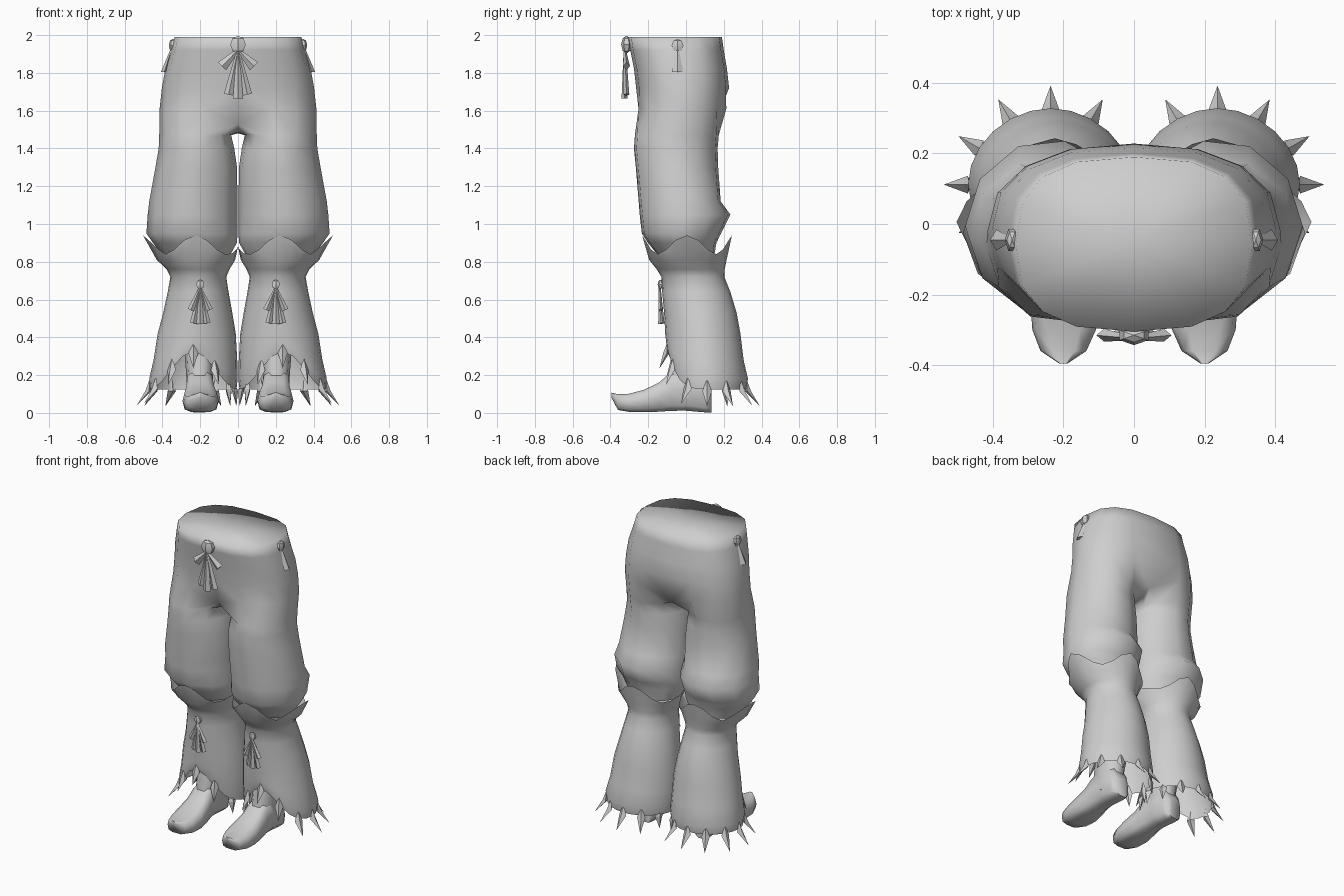
import bpy, bmesh, math
from mathutils import Vector, Matrix

if "Cube" in bpy.data.objects:
    bpy.data.objects.remove(bpy.data.objects["Cube"])

grey = bpy.data.materials.new("plain_grey")
grey.diffuse_color = (0.62, 0.62, 0.62, 1)
grey.use_nodes = True
grey.node_tree.nodes["Principled BSDF"].inputs["Base Color"].default_value = grey.diffuse_color


def finish(name, bm, mirror=True, angle=50):
    """Turn a bmesh into a shaded object, optionally mirrored across x."""
    bmesh.ops.recalc_face_normals(bm, faces=bm.faces)
    me = bpy.data.meshes.new(name)
    bm.to_mesh(me)
    bm.free()
    me.materials.append(grey)
    ob = bpy.data.objects.new(name, me)
    bpy.context.collection.objects.link(ob)
    bpy.ops.object.select_all(action='DESELECT')
    ob.select_set(True)
    bpy.context.view_layer.objects.active = ob
    bpy.ops.object.shade_smooth_by_angle(angle=math.radians(angle))
    if mirror:
        m = ob.modifiers.new("mirror", 'MIRROR')
        m.merge_threshold = 0.0005
        bpy.ops.object.modifier_move_to_index(modifier="mirror", index=0)
    return ob


def bridge(bm, a, b, closed=True):
    n = len(a)
    for i in range(n if closed else n - 1):
        j = (i + 1) % n
        bm.faces.new((a[i], a[j], b[j], b[i]))


def loft(bm, rings, cap_start=False, cap_end=False):
    vr = [[bm.verts.new(p) for p in r] for r in rings]
    for a, b in zip(vr, vr[1:]):
        bridge(bm, a, b)
    if cap_start:
        bm.faces.new(vr[0])
    if cap_end:
        bm.faces.new(vr[-1])
    return vr


def spow(v, p):
    return math.copysign(abs(v) ** p, v)


def oval(x0, x1, y0, y1, angles, p=0.85):
    """Rounded-box outline as (x, y) pairs; angle 0 is +x."""
    cx, cy, rx, ry = (x0 + x1) / 2, (y0 + y1) / 2, (x1 - x0) / 2, (y1 - y0) / 2
    return [(cx + rx * spow(math.cos(a), p), cy + ry * spow(math.sin(a), p)) for a in angles]


# Trousers: half hips that branch into one leg, mirrored
bm = bmesh.new()
half = [math.radians(-90 + 22.5 * k) for k in range(9)]
hips = [(1.99, .335, -.305, .19, .75), (1.92, .355, -.295, .20, .77), (1.82, .385, -.275, .217, .8),
        (1.72, .403, -.264, .228, .85), (1.61, .415, -.268, .23, .88)]
rows = []
for z, rx, y0, y1, p in hips:
    pts = [Vector((x, y, z)) for x, y in oval(-rx, rx, y0, y1, half, p)]
    pts[0].x = pts[8].x = 0
    if z == 1.61:
        pts[0], pts[8] = Vector((0, -.20, 1.53)), Vector((0, .15, 1.52))
    rows.append([bm.verts.new(p) for p in pts])
for a, b in zip(rows, rows[1:]):
    bridge(bm, a, b, False)
# waist top, blended softly into the sides
mid = bm.verts.new((0, -.05, 1.985))
for a, b in zip(rows[0], rows[0][1:]):
    bm.faces.new((a, b, mid))
# crotch strip and leg
crotch = [bm.verts.new((0, y, z)) for y, z in ((.09, 1.485), (0, 1.48), (-.12, 1.485))]
prev = rows[-1] + crotch
leg_angles = [math.radians(-135 + 33.75 * k) for k in range(9)] + \
             [math.radians(a) for a in (157.5, 180, 202.5)]
for z, x0, x1, y0, y1 in [(1.47, .036, .417, -.275, .178), (1.4, .02, .42, -.28, .172),
                          (1.3, .005, .437, -.27, .175),
                          (1.12, .003, .47, -.255, .188), (1.05, .002, .478, -.25, .24),
                          (.95, .002, .485, -.238, .19), (.90, .006, .45, -.205, .165),
                          (.82, .05, .39, -.14, .15)]:
    ring = [bm.verts.new((x, y, z)) for x, y in oval(x0, x1, y0, y1, leg_angles, 1.04)]
    bridge(bm, prev, ring)
    prev = ring
finish("trousers", bm, angle=120)

ring24 = [math.radians(15 * k) for k in range(24)]


def hem(a):
    """Hem height: an arch opens over the foot at the front."""
    return .125 + .2 * max(0, -math.sin(a)) ** 4


# Flared lower leg that turns up into a pointed knee cuff
bm = bmesh.new()
top = []
for a, (x, y) in zip(ring24, oval(.0, .45, -.215, .225, ring24, 1)):
    w = math.cos(4 * a)
    s = 1 + .08 * max(w, 0) * (1 if math.cos(a) > -.5 else 0)
    outer = .035 * max(0, (math.cos(a) - .9) / .1)
    drop = .06 * max(0, (-math.cos(a) - .8) / .2)
    top.append((.225 + (x - .225) * s + outer, y * s, .89 + .05 * w - drop))
rings = [top]
for z, x0, x1, y0, y1 in [(.81, .015, .43, -.195, .215), (.76, .045, .378, -.155, .205),
                          (.72, .062, .358, -.13, .203),
                          (.64, .05, .372, -.126, .235), (.53, .03, .396, -.116, .268),
                          (.42, .012, .425, -.11, .288), (.28, .004, .447, -.105, .305),
                          (.18, .002, .47, -.102, .328), (.125, .008, .465, -.095, .318)]:
    lift = (.42 - z) / .295
    rings.append([(x, y, z if z >= .42 else .42 - lift * (.42 - hem(a)))
                  for a, (x, y) in zip(ring24, oval(x0, x1, y0, y1, ring24, 1.04))])
loft(bm, rings)
finish("lower_leg_and_cuff", bm, angle=70)

# Twelve spikes hanging round the hem
bm = bmesh.new()
for a, (x, y, z) in list(zip(ring24, rings[-1]))[::2]:
    out = Vector((math.cos(a), math.sin(a), 0))
    side = Vector((-out.y, out.x, 0))
    inner = math.cos(a) < -.6
    front = math.sin(a) < -.8
    tilt = .012 if inner else .04 if front else .068
    c = Vector((x, y, z)) + (Vector((.012, 0, 0)) if inner else out * .006)
    tip = bm.verts.new(c + out * tilt - Vector((0, 0, .09)))
    root = bm.verts.new(c - out * .004 + Vector((0, 0, .055)))
    belt = [bm.verts.new(c + d - Vector((0, 0, .01))) for d in
            (side * .025, out * .02, -side * .025, -out * .012)]
    for i in range(4):
        p, q = belt[i], belt[(i + 1) % 4]
        bm.faces.new((p, q, tip))
        bm.faces.new((q, p, root))
finish("hem_fringe", bm, angle=20)

# Boot: foot lofted from heel to toe, plus ankle shaft
bm = bmesh.new()
ring10 = [math.radians(36 * k) for k in range(10)]
rings = []
for y, w, z0, z1, cx in [(.135, .045, .0, .13, .205), (.10, .068, 0, .2, .205),
                         (.0, .07, .008, .25, .203), (-.08, .075, .008, .22, .202),
                         (-.14, .083, .004, .165, .2), (-.22, .096, .002, .125, .198),
                         (-.3, .09, .004, .103, .198), (-.36, .065, .014, .1, .2),
                         (-.395, .012, .08, .108, .2)]:
    rings.append([(x, y, z) for x, z in oval(cx - w, cx + w, z0, z1, ring10, .6)])
loft(bm, rings, True, True)
rings = [[(x, y, z) for x, y in oval(x0, x1, y0, y1, ring10)]
         for z, x0, x1, y0, y1 in [(.08, .14, .27, -.11, .12), (.2, .132, .274, -.105, .115),
                                   (.28, .125, .28, -.085, .13), (.36, .115, .285, -.08, .14)]]
loft(bm, rings, True, True)
finish("boot", bm, angle=70)


def tassel(name, loc, turn, knob, strands, mirror):
    """Knob with flat flared strands; strand = (end x, end y, end z, half width)."""
    bm = bmesh.new()
    bmesh.ops.create_uvsphere(bm, u_segments=6, v_segments=4, radius=knob,
                              matrix=Matrix.Diagonal((1, .6, 1, 1)))
    start = Vector((0, -knob * .2, -knob * .6))
    for ex, ey, ez, w in strands:
        end = Vector((ex, ey, ez))
        d = (end - start).normalized()
        side = Vector((-d.z, 0, d.x)).normalized()
        depth = Vector((0, 1, 0))
        loft(bm, [[c + side * s, c - depth * t, c - side * s, c + depth * t]
                  for c, s, t in ((start, w * .25, .006), (end, w, w * .6))], True, True)
    bm.transform(Matrix.Translation(loc) @ Matrix.Rotation(turn, 4, 'Z'))
    finish(name, bm, mirror, 30)


tassel("front_tassel", (0, -.315, 1.95), 0, .047,
       [(-.085, 0, -.115, .03), (.085, 0, -.115, .03), (-.05, .0, -.265, .025),
        (.05, .0, -.265, .025), (0, -.01, -.285, .027)], False)
tassel("knee_tassel", (.2, -.135, .68), 0, .025,
       [(-.05, 0, -.135, .018), (.05, 0, -.135, .018), (-.037, .01, -.205, .018),
        (.037, .01, -.205, .018), (0, 0, -.21, .02)], True)
tassel("side_tassel", (.345, -.045, 1.945), math.pi / 2, .036,
       [(0, -.045, -.14, .03)], True)
